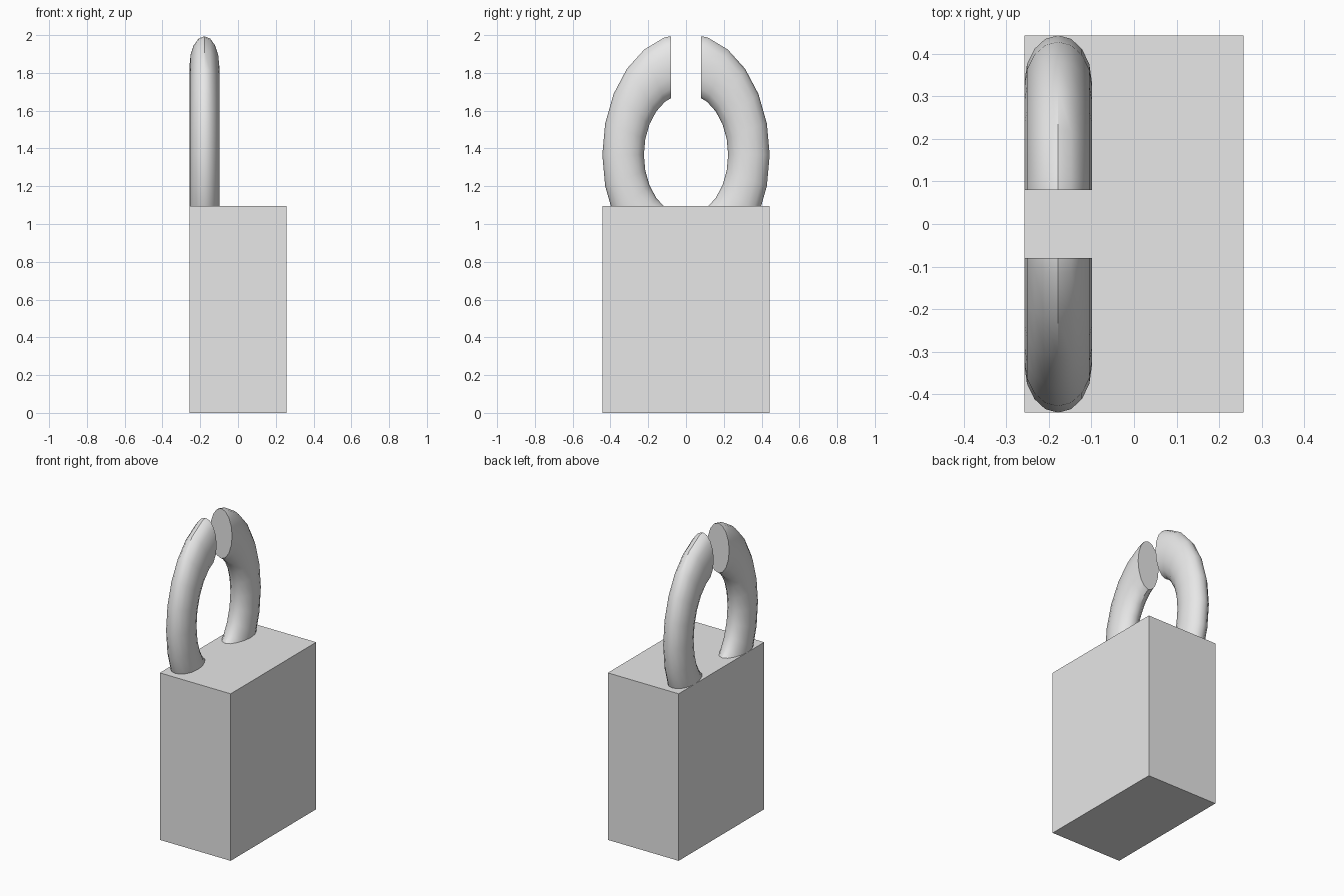
import bpy, bmesh, math
from mathutils import Vector

cube = bpy.data.objects.get("Cube")
if cube:
    bpy.data.objects.remove(cube, do_unlink=True)

grey = bpy.data.materials.new("plain grey")
grey.use_nodes = True
colour = (0.8, 0.8, 0.8, 1)
grey.diffuse_color = colour
grey.node_tree.nodes["Principled BSDF"].inputs["Base Color"].default_value = colour

WIDTH, DEPTH, HEIGHT = 0.514, 0.886, 1.095
GAP = 0.08           # half the opening at the top of the shackle
RING_Z = 1.367

# Solid lock body
bpy.ops.mesh.primitive_cube_add(size=1, location=(0, 0, HEIGHT / 2))
body = bpy.context.object
body.name = "lock_body"
body.scale = (WIDTH, DEPTH, HEIGHT)
bpy.ops.object.transform_apply(location=False, rotation=False, scale=True)
body.data.materials.append(grey)

# Stretched ring standing along the left edge of the body top
bpy.ops.mesh.primitive_torus_add(major_segments=24, minor_segments=16,
                                 major_radius=0.333, minor_radius=0.11,
                                 rotation=(0, math.pi / 2, 0))
shackle = bpy.context.object
shackle.name = "shackle"
bpy.ops.object.transform_apply(location=False, rotation=True, scale=False)
shackle.scale = (0.72, 1, 1.45)
shackle.location = (-0.178, 0, RING_Z)
bpy.ops.object.transform_apply(location=False, rotation=False, scale=True)

# Cut the opening at the top and cap both ends
bm = bmesh.new()
bm.from_mesh(shackle.data)
for side in (-1, 1):
    bmesh.ops.bisect_plane(bm, geom=bm.verts[:] + bm.edges[:] + bm.faces[:],
                           plane_co=(0, side * GAP, 0), plane_no=(0, 1, 0))
gap_faces = []
for face in bm.faces:
    centre = face.calc_center_median()
    if centre.z > 0 and abs(centre.y) < GAP - 0.0001:
        gap_faces.append(face)
bmesh.ops.delete(bm, geom=gap_faces, context="FACES")
bmesh.ops.holes_fill(bm, edges=[e for e in bm.edges if e.is_boundary], sides=0)
bmesh.ops.recalc_face_normals(bm, faces=bm.faces[:])
bm.to_mesh(shackle.data)
bm.free()
shackle.data.materials.append(grey)
bpy.ops.object.shade_smooth_by_angle(angle=math.radians(35))
